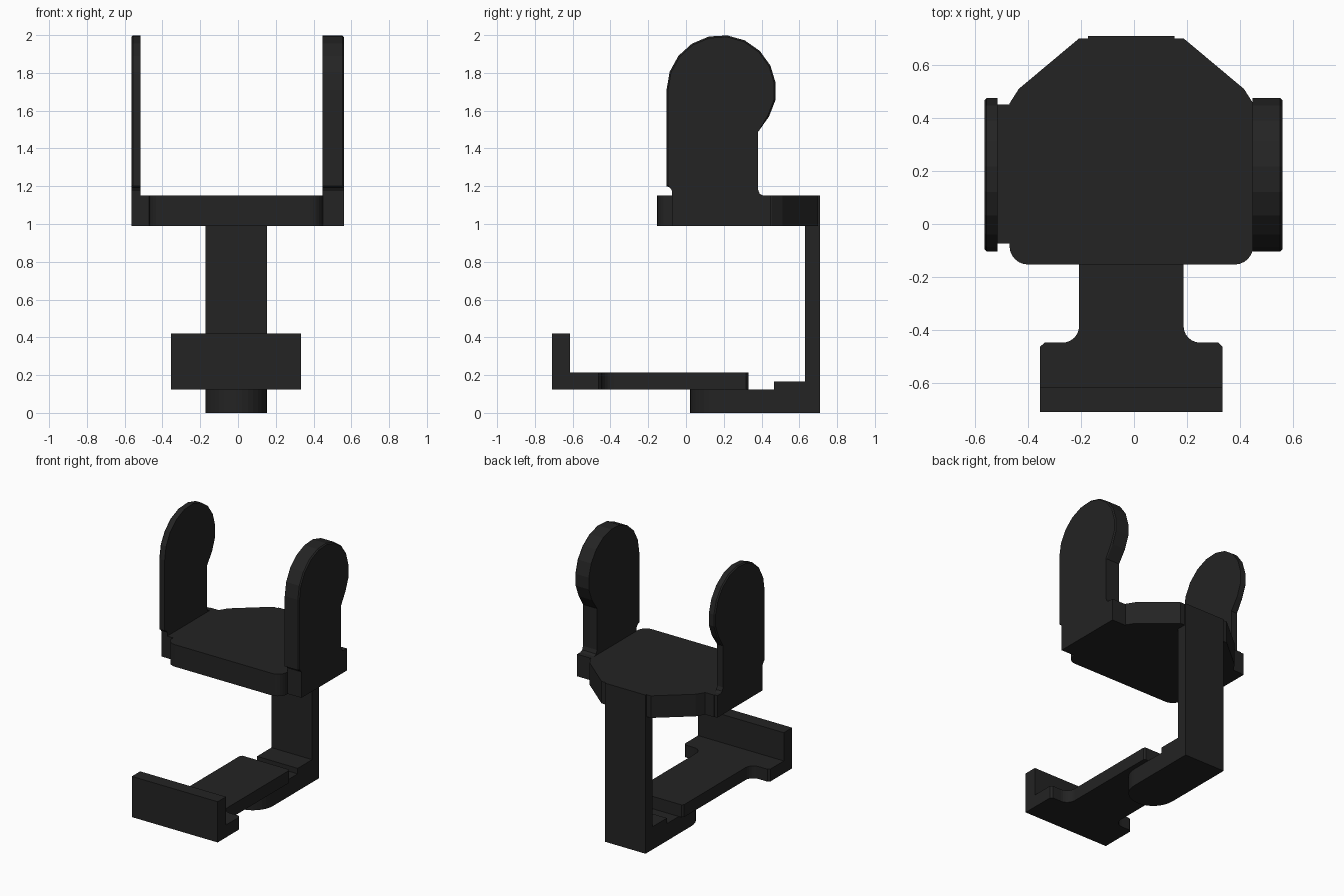
import bpy, bmesh, math

if "Cube" in bpy.data.objects:
    bpy.data.objects.remove(bpy.data.objects["Cube"])

mat = bpy.data.materials.new("dark_plastic")
mat.diffuse_color = (0.017, 0.017, 0.017, 1)
mat.use_nodes = True
mat.node_tree.nodes["Principled BSDF"].inputs["Base Color"].default_value = mat.diffuse_color


def extrude(name, pts, lo, hi, axis, bevel_side=None):
    """Extrude a 2D profile between lo and hi along axis ('x': pts are y,z; 'z': pts are x,y)."""
    def place(p, h):
        return (h, p[0], p[1]) if axis == 'x' else (p[0], p[1], h)
    bm = bmesh.new()
    a = [bm.verts.new(place(p, lo)) for p in pts]
    b = [bm.verts.new(place(p, hi)) for p in pts]
    n = len(pts)
    cap_a = bm.faces.new(a)
    cap_b = bm.faces.new(b)
    for i in range(n):
        j = (i + 1) % n
        bm.faces.new((a[i], a[j], b[j], b[i]))
    bmesh.ops.recalc_face_normals(bm, faces=bm.faces[:])
    if bevel_side:
        # soften the outer rim above the plate
        cap = cap_a if bevel_side < 0 else cap_b
        rim = [e for e in cap.edges if min(v.co.z for v in e.verts) > 1.19]
        bmesh.ops.bevel(bm, geom=rim, offset=0.008, segments=1, affect='EDGES')
    me = bpy.data.meshes.new(name)
    bm.to_mesh(me)
    bm.free()
    me.materials.append(mat)
    ob = bpy.data.objects.new(name, me)
    bpy.context.collection.objects.link(ob)
    return ob


def arc(cx, cy, r, start, end, steps):
    return [(cx + r * math.cos(math.radians(start + (end - start) * i / steps)),
             cy + r * math.sin(math.radians(start + (end - start) * i / steps)))
            for i in range(steps + 1)]


def symmetric(half, cx=-0.01):
    """Mirror a right-hand half outline (front to back) about the centre line."""
    return [(cx + x, y) for x, y in half] + [(cx - x, y) for x, y in reversed(half)]


# upper plate with rounded front corners and tapered back
extrude("upper_plate", symmetric(
    arc(0.39, -0.083, 0.07, -90, 0, 6) + [(0.46, 0.455), (0.425, 0.51), (0.198, 0.70)]),
    0.99, 1.15, 'z')

# tab joining the plate to the thin arm
extrude("left_tab", [(-0.54, -0.073), (-0.44, -0.073), (-0.44, 0.452), (-0.54, 0.452)],
        0.99, 1.15, 'z')

# upright arms with a round head
arm = ([(-0.073, 0.99), (0.447, 0.99), (0.447, 1.15)]
       + [(0.41, 1.15), (0.39, 1.16), (0.38, 1.185), (0.38, 1.485)]
       + [(0.44, 1.57), (0.475, 1.66)]
       + arc(0.187, 1.71, 0.29, 7, 180, 9)
       + [(-0.103, 1.2), (-0.085, 1.193), (-0.073, 1.175)])
extrude("left_arm", arm, -0.564, -0.516, 'x', -1)
extrude("right_arm", arm, 0.447, 0.56, 'x', 1)

# back post with stepped foot shelf, drawn from the side
extrude("back_post", [(0.185, 0), (0.71, 0), (0.71, 1.15), (0.63, 1.15), (0.63, 0.165),
                      (0.465, 0.165), (0.465, 0.125), (0.185, 0.125)], -0.173, 0.153, 'x')

# rounded front end of the foot
extrude("foot_nose", arc(-0.01, 0.185, 0.163, 180, 360, 16), 0, 0.125, 'z')

# lower slide plate with wide front
extrude("slide_plate", symmetric(
    [(0.344, -0.71), (0.344, -0.463), (0.328, -0.448)]
    + arc(0.26, -0.385, 0.063, -90, -180, 6)
    + [(0.197, 0.318), (0.185, 0.33)]), 0.125, 0.215, 'z')

# front lip
extrude("front_lip", [(-0.71, 0.125), (-0.615, 0.125), (-0.615, 0.42), (-0.71, 0.42)],
        -0.354, 0.334, 'x')
